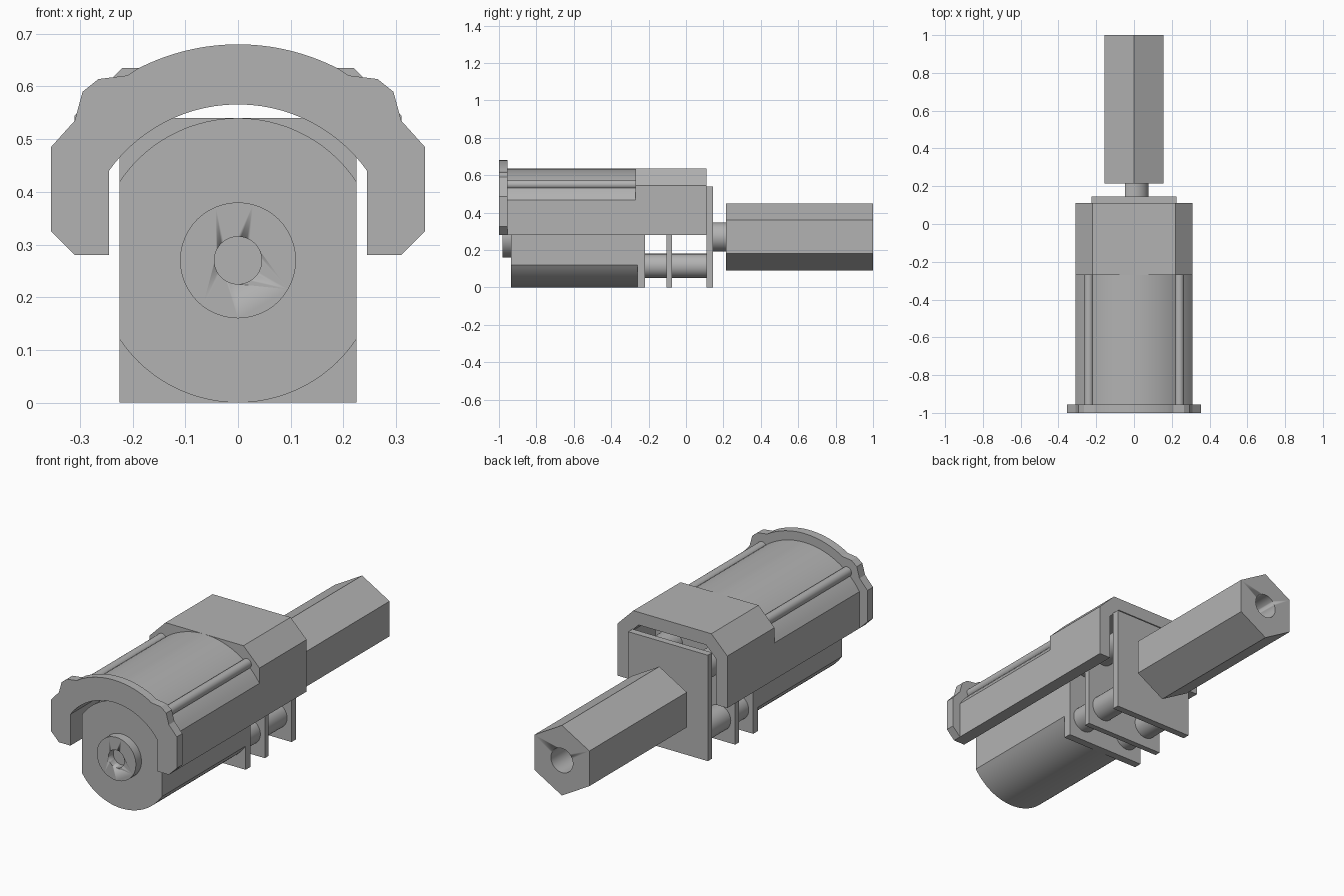
import bpy
import bmesh
from math import sin, cos, asin, acos, pi, radians

cube = bpy.data.objects.get("Cube")
if cube:
    bpy.data.objects.remove(cube, do_unlink=True)

grey = bpy.data.materials.new("plain grey")
grey.use_nodes = True
colour = (0.45, 0.45, 0.45, 1)
grey.diffuse_color = colour
grey.node_tree.nodes["Principled BSDF"].inputs["Base Color"].default_value = colour

AXIS = 0.27      # height of the drive axis
SHELL = 0.265    # height of the shell's arc centre


def arc(radius, start, end, steps, cx=0, cz=AXIS):
    """Points in the xz plane from one angle to another."""
    angles = [start + (end - start) * i / steps for i in range(steps + 1)]
    return [(cx + radius * cos(a), cz + radius * sin(a)) for a in angles]


def circle(radius, steps=48, cx=0, cz=AXIS, turn=0):
    return arc(radius, turn, turn + 2 * pi, steps, cx, cz)[:-1]


def extrude(name, profile, y0, y1):
    """Push a closed xz profile from y0 to y1."""
    bm = bmesh.new()
    face = bm.faces.new([bm.verts.new((x, y0, z)) for x, z in profile])
    result = bmesh.ops.extrude_face_region(bm, geom=[face], use_keep_orig=True)
    moved = [v for v in result["geom"] if isinstance(v, bmesh.types.BMVert)]
    bmesh.ops.translate(bm, verts=moved, vec=(0, y1 - y0, 0))
    bmesh.ops.recalc_face_normals(bm, faces=bm.faces)
    mesh = bpy.data.meshes.new(name)
    bm.to_mesh(mesh)
    bm.free()
    mesh.materials.append(grey)
    obj = bpy.data.objects.new(name, mesh)
    bpy.context.collection.objects.link(obj)
    bpy.ops.object.select_all(action="DESELECT")
    obj.select_set(True)
    bpy.context.view_layer.objects.active = obj
    bpy.ops.object.shade_smooth_by_angle(angle=radians(25))
    return obj


def drill(obj, radius, y0, y1):
    """Cut a round hole along the drive axis."""
    cutter = extrude(obj.name + "_cutter", circle(radius), y0, y1)
    cutter.hide_render = True
    cutter.hide_viewport = True
    cutter.display_type = "WIRE"
    mod = obj.modifiers.new("hole", "BOOLEAN")
    mod.object = cutter
    mod.solver = "EXACT"


def mirrored(half):
    """Close a right-hand run of points with its left-hand copy."""
    return half + [(-x, z) for x, z in reversed(half)]


def arch(outer_half, inner_half):
    """Arch-shaped outline from outer and inner halves, both bottom to top."""
    return mirrored(outer_half) + list(reversed(mirrored(inner_half)))


def half_arc(radius, x_end, x_top=0.004, steps=14):
    return arc(radius, acos(x_end / radius), acos(x_top / radius), steps, cz=SHELL)


# Motor can with flattened sides
lim = acos(0.225 / 0.27)
can = arc(0.27, lim, pi - lim, 28) + arc(0.27, pi + lim, 2 * pi - lim, 28)
extrude("motor_can", can, -0.935, -0.26)

# Front bearing boss with its hole
boss = extrude("front_boss", circle(0.11), -0.98, -0.935)
drill(boss, 0.045, -1.0, -0.94)

# Gearbox plates
square = [(-0.225, 0), (0.225, 0), (0.225, 0.54), (-0.225, 0.54)]
for name, y0, y1 in (("motor_plate", -0.26, -0.22),
                     ("middle_plate", -0.105, -0.075),
                     ("output_plate", 0.11, 0.145)):
    extrude(name, square, y0, y1)

# Spacer rods between the plates
for side, x in (("left", 0.135), ("right", -0.135)):
    for level, z in (("lower", 0.115), ("upper", 0.425)):
        for part, y0, y1 in (("front", -0.22, -0.105), ("rear", -0.075, 0.11)):
            extrude(f"{side}_{level}_{part}_spacer", circle(0.065, 32, x, z), y0, y1)

# Output shaft with one flat side
flat = asin(0.048 / 0.077) + pi / 2
extrude("output_shaft", arc(0.077, -flat, flat, 32), 0.145, 0.45)

# Hexagonal coupler with a bore
coupler = extrude("hex_coupler", circle(0.179, 6, turn=pi / 2), 0.215, 1.0)
drill(coupler, 0.062, 0.45, 1.1)

# Curved front shell
inner = [(0.245, 0.28)] + half_arc(0.301, 0.245)
extrude("front_shell", arch([(0.31, 0.28)] + half_arc(0.37, 0.31), inner), -0.955, -0.27)

# Faceted rear shell
rear_outer = [(0.31, 0.28), (0.31, 0.545), (0.22, 0.635)]
rear_inner = [(0.245, 0.28), (0.245, 0.515), (0.19, 0.57)]
extrude("rear_shell", arch(rear_outer, rear_inner), -0.27, 0.11)

# Front flange with shoulders
shoulder = [(0.31, 0.28), (0.355, 0.325), (0.355, 0.485), (0.31, 0.535),
            (0.295, 0.59), (0.265, 0.614), (0.21, 0.621)]
extrude("front_flange", arch(shoulder + half_arc(0.415, 0.19), inner), -1.0, -0.955)

# Rails along the top of the shell
for side, x in (("left", 0.24), ("right", -0.24)):
    extrude(side + "_rail", circle(0.025, 24, x, 0.55), -0.955, -0.27)
